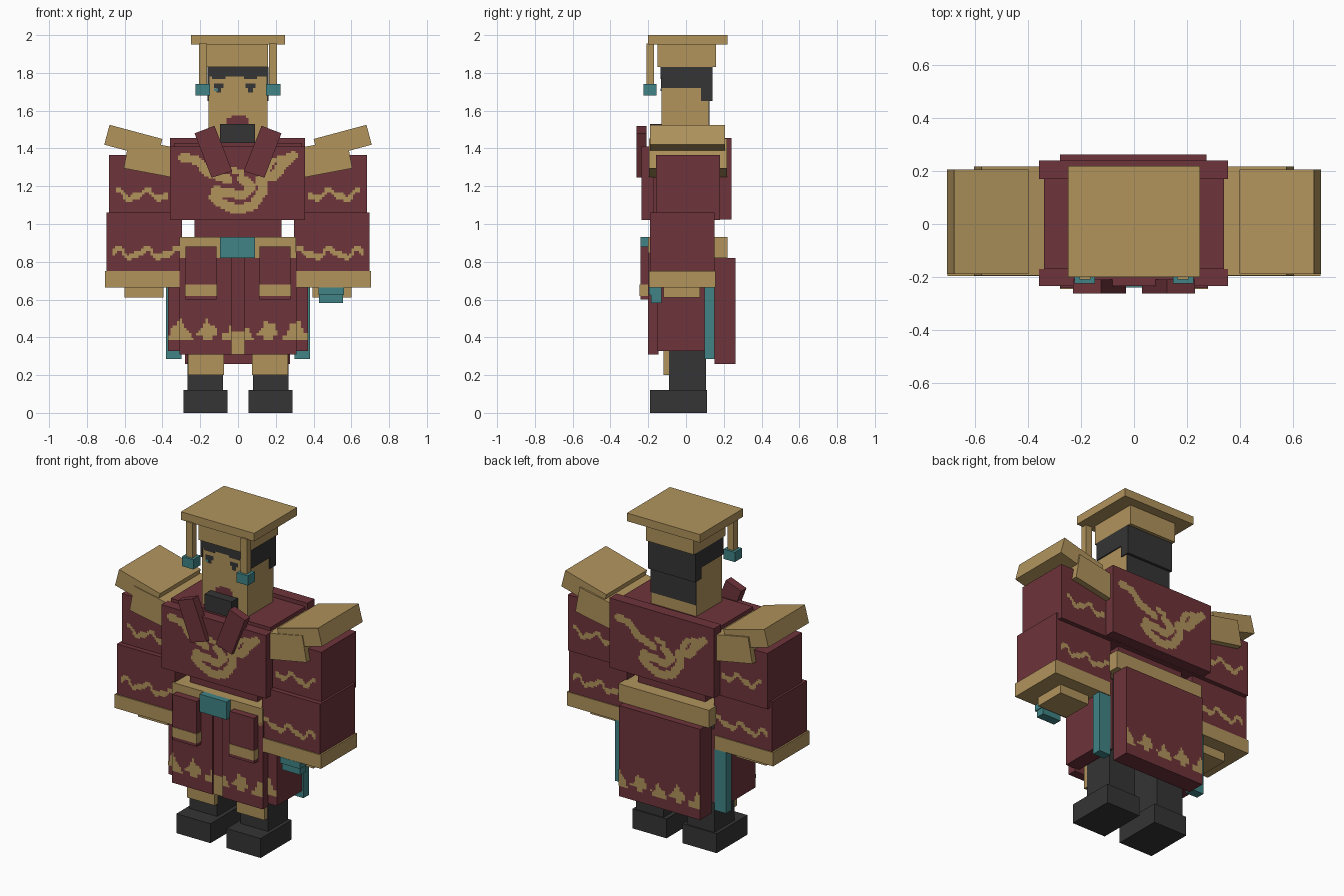
import bpy, bmesh, math
from mathutils import Vector

if "Cube" in bpy.data.objects:
    bpy.data.objects.remove(bpy.data.objects["Cube"])


def material(name, rgb):
    m = bpy.data.materials.new(name)
    m.diffuse_color = (*rgb, 1)
    m.use_nodes = True
    m.node_tree.nodes["Principled BSDF"].inputs["Base Color"].default_value = m.diffuse_color
    return m


GOLD = material("old_gold", (0.44, 0.295, 0.108))
MAROON = material("maroon_cloth", (0.155, 0.034, 0.042))
DARK = material("charcoal", (0.035, 0.035, 0.035))
TEAL = material("teal", (0.053, 0.23, 0.24))


def finish(name, bm, mat):
    me = bpy.data.meshes.new(name)
    bm.to_mesh(me)
    bm.free()
    me.materials.append(mat)
    ob = bpy.data.objects.new(name, me)
    bpy.context.collection.objects.link(ob)
    return ob


def prism(name, mat, pts, y0, y1):
    """Extrude an (x, z) outline from y0 to y1."""
    bm = bmesh.new()
    f = bm.faces.new([bm.verts.new((x, y0, z)) for x, z in pts])
    r = bmesh.ops.extrude_face_region(bm, geom=[f])
    vs = [v for v in r["geom"] if isinstance(v, bmesh.types.BMVert)]
    bmesh.ops.translate(bm, verts=vs, vec=(0, y1 - y0, 0))
    bmesh.ops.recalc_face_normals(bm, faces=bm.faces[:])
    return finish(name, bm, mat)


def box(name, mat, x0, x1, y0, y1, z0, z1):
    return prism(name, mat, [(x0, z0), (x1, z0), (x1, z1), (x0, z1)], y0, y1)


def pair(name, mat, x0, x1, *rest):
    """Box on both sides of the body."""
    for side, s in (("left", -1), ("right", 1)):
        box(f"{name}_{side}", mat, s * x0, s * x1, *rest)


def embroidery(name, mat, y, x0, x1, z0, z1, rule, back=False, n=0.0125):
    """Stepped square stitches just proud of a front or back face."""
    bm = bmesh.new()
    s = 1 if back else -1
    nx, nz = max(1, round((x1 - x0) / n)), max(1, round((z1 - z0) / n))
    dx, dz = (x1 - x0) / nx, (z1 - z0) / nz
    for i in range(nx):
        for j in range(nz):
            a, b = x0 + i * dx, z0 + j * dz
            if rule(a + dx / 2, b + dz / 2):
                q = [(a, b), (a + dx, b), (a + dx, b + dz), (a, b + dz)]
                if back:
                    q.reverse()
                bm.faces.new([bm.verts.new((u, y + s * 0.003, v)) for u, v in q])
    bmesh.ops.remove_doubles(bm, verts=bm.verts[:], dist=1e-4)
    return finish(name, bm, mat)


def near(x, z, path, w):
    p = Vector((x, z))
    for a, b in zip(path, path[1:]):
        a, b = Vector(a), Vector(b)
        t = max(0, min(1, (p - a).dot(b - a) / (b - a).length_squared))
        if (p - a.lerp(b, t)).length < w:
            return True
    return False


# Hat with hanging tassels
box("hat_top", GOLD, -0.25, 0.25, -0.2, 0.22, 1.95, 2.0)
box("hat_band", GOLD, -0.165, 0.16, -0.15, 0.16, 1.83, 1.95)
pair("tassel_cord", GOLD, 0.165, 0.207, -0.21, -0.17, 1.73, 1.955)
pair("tassel_end", TEAL, 0.148, 0.225, -0.225, -0.155, 1.68, 1.74)

# Head, hair and face
box("head", GOLD, -0.155, 0.155, -0.13, 0.12, 1.42, 1.83)
box("hair_band", DARK, -0.162, 0.162, -0.135, 0.14, 1.78, 1.832)
pair("hair_side", DARK, 0.15, 0.162, -0.133, 0.14, 1.72, 1.78)
box("hair_back", DARK, -0.162, 0.162, 0.08, 0.14, 1.65, 1.78)
box("hair_nape", DARK, -0.155, 0.155, 0.12, 0.124, 1.5, 1.65)
box("beard", DARK, -0.095, 0.09, -0.19, -0.13, 1.43, 1.53)
embroidery("mouth", MAROON, -0.13, -0.06, 0.055, 1.52, 1.575,
           lambda x, z: z < 1.56 or abs(x) < 0.04)
for side, x0 in (("left", -0.128), ("right", 0.04)):
    c = x0 + 0.026
    embroidery(f"eye_{side}", DARK, -0.13, x0, x0 + 0.052, 1.695, 1.745,
               lambda x, z: z > 1.72 or abs(x - c) < 0.014)
    box(f"brow_{side}", DARK, c - 0.035, c + 0.035, -0.134, -0.13, 1.768, 1.78)
box("eye_glint", TEAL, -0.127, -0.105, -0.136, -0.13, 1.703, 1.717)

# Robe chest
box("chest_core", MAROON, -0.34, 0.34, -0.17, 0.17, 1.02, 1.43)
box("chest_front", MAROON, -0.36, 0.355, -0.235, -0.17, 1.02, 1.41)
box("chest_back", MAROON, -0.36, 0.355, 0.17, 0.24, 1.025, 1.455)
box("waist", MAROON, -0.23, 0.23, -0.14, 0.14, 0.8, 1.02)
for side, s in (("left", -1), ("right", 1)):
    prism(f"lapel_{side}", MAROON, [(s * x, z) for x, z in
          [(0.23, 1.48), (0.125, 1.52), (0.03, 1.28), (0.14, 1.245)]], -0.262, -0.21)

# Coiled emblem embroidered on chest and back
STROKES = [
    ([(-0.29, 1.35), (-0.22, 1.34), (-0.16, 1.275), (-0.05, 1.235)], 0.024),
    ([(-0.13, 1.14), (-0.07, 1.1), (0, 1.075), (0.08, 1.1), (0.13, 1.17),
      (0.12, 1.24), (0.2, 1.26), (0.23, 1.31), (0.29, 1.36)], 0.026),
    ([(-0.12, 1.175), (-0.04, 1.165), (0.03, 1.15), (0.07, 1.2), (0.02, 1.24)], 0.024),
    ([(0.27, 1.35), (0.18, 1.335), (0.15, 1.29)], 0.018),
    ([(-0.03, 1.285), (0.02, 1.27)], 0.016)]


def emblem(x, z):
    return any(near(x, z, p, w) for p, w in STROKES)


embroidery("emblem_front", GOLD, -0.235, -0.33, 0.33, 1.03, 1.4, emblem)
embroidery("emblem_back", GOLD, 0.24, -0.33, 0.33, 1.03, 1.4,
           lambda x, z: emblem(-x, z), True)

# Sleeves, cuffs and hands
pair("upper_sleeve", MAROON, 0.34, 0.682, -0.16, 0.18, 1.02, 1.365)
pair("lower_sleeve", MAROON, 0.297, 0.695, -0.19, 0.152, 0.75, 1.06)
pair("cuff", GOLD, 0.305, 0.705, -0.197, 0.157, 0.665, 0.75)
pair("hand", GOLD, 0.395, 0.6, -0.12, 0.075, 0.61, 0.665)
box("ring_upper", TEAL, 0.425, 0.56, -0.195, -0.13, 0.625, 0.663)
box("ring_lower", TEAL, 0.43, 0.555, -0.185, -0.13, 0.582, 0.625)


def wave(z0):
    return lambda x, z: abs(z - z0 - 0.02 * math.sin(abs(x) * 40 + 1)
                            - 0.009 * math.sin(abs(x) * 83)) < 0.015


for side, s in (("left", -1), ("right", 1)):
    for part, a, b, yf, yb, z0 in (("upper", 0.37, 0.645, -0.16, 0.18, 1.155),
                                   ("lower", 0.31, 0.665, -0.19, 0.152, 0.845)):
        x0, x1 = sorted((s * a, s * b))
        for face, y in (("front", yf), ("back", yb)):
            embroidery(f"{part}_sleeve_wave_{face}_{side}", GOLD, y, x0, x1,
                       z0 - 0.05, z0 + 0.05, wave(z0), face == "back")
    # Layered shoulder guards
    prism(f"shoulder_slab_{side}", GOLD, [(s * x, z) for x, z in
          [(0.68, 1.525), (0.4, 1.45), (0.428, 1.345), (0.708, 1.42)]], -0.19, 0.207)
    prism(f"shoulder_base_{side}", GOLD, [(s * x, z) for x, z in
          [(0.605, 1.295), (0.35, 1.247), (0.335, 1.405), (0.576, 1.452)]], -0.195, 0.217)

# Belt and buckle
box("belt", GOLD, -0.31, 0.308, -0.2, 0.22, 0.82, 0.93)
box("buckle", TEAL, -0.095, 0.09, -0.24, -0.19, 0.82, 0.93)

# Skirt panels
pair("skirt_front", MAROON, 0.035, 0.31, -0.2, -0.145, 0.31, 0.85)
box("skirt_middle", MAROON, -0.035, 0.035, -0.19, -0.145, 0.43, 0.85)
box("skirt_middle_hem", GOLD, -0.035, 0.035, -0.19, -0.145, 0.31, 0.43)
pair("skirt_side", MAROON, 0.28, 0.37, -0.15, 0.15, 0.328, 0.78)
box("skirt_back", MAROON, -0.28, 0.275, 0.15, 0.262, 0.26, 0.82)
pair("side_ribbon", TEAL, 0.3, 0.38, 0.097, 0.152, 0.285, 0.78)
pair("front_tab", MAROON, 0.113, 0.278, -0.242, -0.2, 0.6, 0.88)
pair("front_tab_band", GOLD, 0.111, 0.28, -0.245, -0.2, 0.62, 0.68)


def hem(z0, mid):
    def rule(x, z):
        d = abs(abs(x) - mid)
        top = z0 + 0.062 + 0.04 * math.cos(d * 42) + 0.012 * math.sin(x * 140)
        return z < top and not (abs(d - 0.05) < 0.03 and abs(z - z0 - 0.015) < 0.009)
    return rule


for side, s in (("left", -1), ("right", 1)):
    for part, a, b, y in (("front", 0.035, 0.31, -0.2), ("side", 0.31, 0.37, -0.15)):
        x0, x1 = sorted((s * a, s * b))
        embroidery(f"skirt_{part}_hem_{side}", GOLD, y, x0, x1, 0.385, 0.5, hem(0.385, 0.16))
embroidery("skirt_back_hem", GOLD, 0.262, -0.28, 0.275, 0.325, 0.44, hem(0.325, 0.13), True)

# Legs and boots
pair("leg", DARK, 0.08, 0.267, -0.09, 0.105, 0.1, 0.85)
pair("shin_guard", GOLD, 0.075, 0.265, -0.12, -0.09, 0.2, 0.36)
pair("boot", DARK, 0.055, 0.288, -0.19, 0.112, 0, 0.12)
